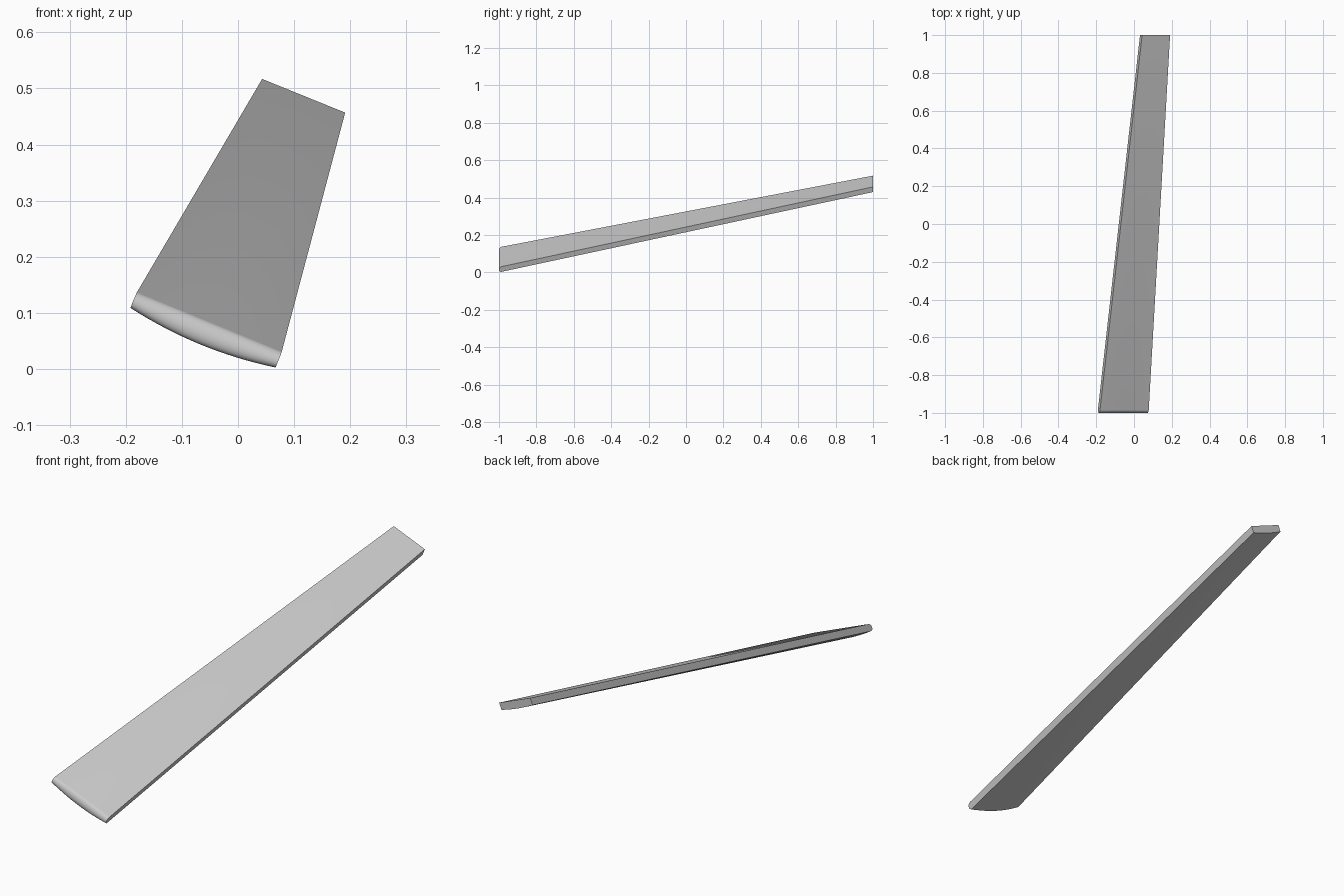
import bpy, bmesh, math
from mathutils import Vector

if "Cube" in bpy.data.objects:
    bpy.data.objects.remove(bpy.data.objects["Cube"])

N = 16          # segments across the crowned underside
NOSE = 0.015    # length of the rounded front end
K = 8           # steps in the rounded nose
DOWN = Vector((-0.375, 0, -0.927))   # thickness direction of the tilted plank

# Top-face edges at the front (where the nose starts) and at the back
FRONT = (Vector((-0.180, -1 + NOSE, 0.137)), Vector((0.078, -1 + NOSE, 0.031)))
BACK = (Vector((0.043, 1, 0.517)), Vector((0.191, 1, 0.457)))
EDGE = 0.030    # thickness at the long edges
CROWN = 0.013   # extra depth of the underside at the wide front end


def section(y, scale):
    """Cross-section at y: a flat top row and a crowned bottom row."""
    t = (y + 1 - NOSE) / (2 - NOSE)
    left, right = (f.lerp(b, t) for f, b in zip(FRONT, BACK))
    crown = CROWN * ((right - left).length / (FRONT[1] - FRONT[0]).length) ** 2
    top, bottom = [], []
    for i in range(N + 1):
        u = i / N
        p = left.lerp(right, u)
        depth = EDGE + crown * (1 - (2 * u - 1) ** 2)
        mid = p + DOWN * depth / 2
        half = DOWN * depth / 2 * scale
        top.append(mid - half)
        bottom.append(mid + half)
    return top + bottom[::-1]


# Tapered plank: rounded nose stations, then straight to the square back end
stations = [(-1 + NOSE * (1 - math.sin(a)), math.cos(a))
            for a in (math.pi / 2 * (1 - k / K) for k in range(K + 1))]
stations.append((1, 1))

bm = bmesh.new()
rings = [[bm.verts.new(p) for p in section(y, s)] for y, s in stations]
count = len(rings[0])
for a, b in zip(rings, rings[1:]):
    for i in range(count):
        j = (i + 1) % count
        bm.faces.new((a[i], a[j], b[j], b[i]))
bm.faces.new(rings[-1])
bmesh.ops.remove_doubles(bm, verts=bm.verts, dist=1e-5)
bmesh.ops.recalc_face_normals(bm, faces=bm.faces)

mesh = bpy.data.meshes.new("tapered_plank")
bm.to_mesh(mesh)
bm.free()
plank = bpy.data.objects.new("tapered_plank", mesh)
bpy.context.collection.objects.link(plank)

# Smooth nose and underside, sharp edges elsewhere
bpy.context.view_layer.objects.active = plank
plank.select_set(True)
bpy.ops.object.shade_smooth_by_angle(angle=math.radians(30))
